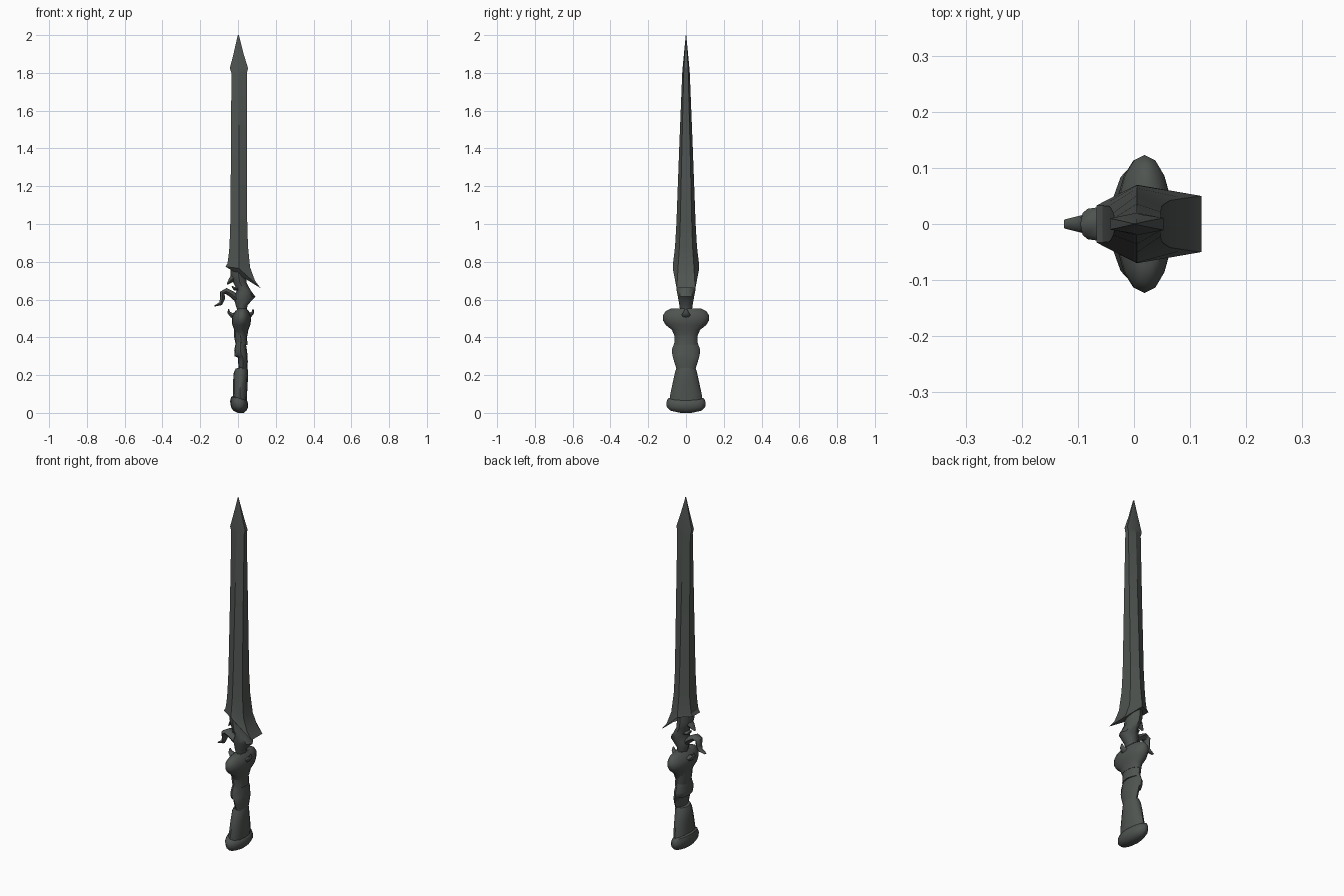
import bpy, bmesh, math
from mathutils import Vector

metal = bpy.data.materials.new("dark grey metal")
metal.diffuse_color = (0.078, 0.088, 0.081, 1)


def loft(name, rings, angle=35):
    """Skin a list of equal-length point rings and cap both ends."""
    bm = bmesh.new()
    vs = [[bm.verts.new(p) for p in r] for r in rings]
    n = len(vs[0])
    for a, b in zip(vs, vs[1:]):
        for i in range(n):
            j = (i + 1) % n
            bm.faces.new((a[i], a[j], b[j], b[i]))
    bm.faces.new(vs[0][::-1])
    bm.faces.new(vs[-1])
    bmesh.ops.recalc_face_normals(bm, faces=bm.faces)
    me = bpy.data.meshes.new(name)
    bm.to_mesh(me)
    bm.free()
    me.materials.append(metal)
    ob = bpy.data.objects.new(name, me)
    bpy.context.collection.objects.link(ob)
    bpy.ops.object.select_all(action='DESELECT')
    bpy.context.view_layer.objects.active = ob
    ob.select_set(True)
    bpy.ops.object.shade_smooth_by_angle(angle=math.radians(angle))
    return ob


def turned(name, profile, sides=12):
    """Stacked ellipses: z, left x, right x, half depth in y, slope in x."""
    rings = []
    for z, xl, xr, w, slope in profile:
        c, r = (xl + xr) / 2, (xr - xl) / 2
        ring = []
        for i in range(sides):
            t = 2 * math.pi * i / sides
            ring.append((c + r * math.cos(t), w * math.sin(t), z + slope * math.cos(t)))
        rings.append(ring)
    return loft(name, rings, 50)


def curl(name, path, sides=8):
    """Tapered tube in the xz plane: x, z, in-plane radius, y radius."""
    rings = []
    for i, (x, z, r, w) in enumerate(path):
        a, b = path[max(i - 1, 0)], path[min(i + 1, len(path) - 1)]
        d = Vector((b[0] - a[0], 0, b[1] - a[1])).normalized()
        side = Vector((-d.z, 0, d.x))
        ring = []
        for k in range(sides):
            t = 2 * math.pi * k / sides
            ring.append(Vector((x, 0, z)) + side * r * math.cos(t) + Vector((0, w * math.sin(t), 0)))
        rings.append(ring)
    return loft(name, rings, 50)


def hexa(left, mid, right):
    """Blade section, each argument is x, half depth, z."""
    (xl, yl, zl), (xm, ym, zm), (xr, yr, zr) = left, mid, right
    return [(xl, -yl, zl), (xm, -ym, zm), (xr, -yr, zr), (xr, yr, zr), (xm, ym, zm), (xl, yl, zl)]


# blade, flaring into a swept collar at its base
blade = [hexa((-0.067, 0.033, 0.775), (0.005, 0.070, 0.765), (0.120, 0.050, 0.66)),
         hexa((-0.056, 0.033, 0.79), (0.005, 0.069, 0.79), (0.090, 0.046, 0.70)),
         hexa((-0.050, 0.032, 0.83), (0.005, 0.064, 0.83), (0.064, 0.042, 0.77))]
for z, xl, xr, w in ((0.88, -0.045, 0.053, 0.058), (1.0, -0.041, 0.049, 0.051),
                     (1.4, -0.037, 0.048, 0.036), (1.80, -0.035, 0.047, 0.020),
                     (1.825, -0.043, 0.053, 0.018), (1.90, -0.024, 0.030, 0.011),
                     (2.0, -0.001, 0.003, 0.001)):
    blade.append(hexa((xl, w * 0.55, z), (0.005, w, z), (xr, w * 0.6, z)))
loft("blade", blade, 20)

# neck between blade and guard
turned("neck", [(0.53, 0.0, 0.045, 0.03, 0), (0.57, -0.012, 0.05, 0.035, 0),
                (0.615, -0.025, 0.092, 0.043, 0), (0.65, -0.005, 0.066, 0.05, 0),
                (0.69, -0.025, 0.045, 0.052, 0), (0.73, -0.04, 0.045, 0.05, 0),
                (0.80, -0.04, 0.045, 0.05, 0)], 8)

# curled horn and small spikes on the neck
curl("curled_horn", [(-0.005, 0.605, 0.018, 0.025), (-0.035, 0.63, 0.017, 0.03),
                     (-0.062, 0.645, 0.016, 0.03), (-0.083, 0.635, 0.014, 0.027),
                     (-0.082, 0.605, 0.013, 0.022), (-0.092, 0.578, 0.010, 0.016),
                     (-0.124, 0.566, 0.003, 0.008)])
curl("upper_spike", [(-0.01, 0.725, 0.022, 0.03), (-0.035, 0.705, 0.015, 0.022),
                     (-0.058, 0.68, 0.003, 0.006)])
curl("inner_tooth", [(0.0, 0.66, 0.013, 0.03), (-0.02, 0.658, 0.009, 0.02),
                     (-0.032, 0.67, 0.003, 0.008)])

# wide rounded guard
turned("guard", [(0.41, -0.015, 0.05, 0.062, 0), (0.44, -0.02, 0.055, 0.075, 0),
                 (0.465, -0.03, 0.065, 0.107, 0), (0.49, -0.033, 0.069, 0.122, 0),
                 (0.515, -0.03, 0.068, 0.123, 0), (0.538, -0.015, 0.058, 0.108, 0),
                 (0.552, 0.0, 0.045, 0.08, 0), (0.55, 0.01, 0.035, 0.04, 0)], 16)
# pair of hooks above the guard
for name, cx, s in (("left_hook", 0.012, -1), ("right_hook", 0.018, 1)):
    curl(name, [(cx + s * 0.015, 0.515, 0.02, 0.035), (cx + s * 0.045, 0.517, 0.013, 0.025),
                (cx + s * 0.061, 0.532, 0.008, 0.014), (cx + s * 0.062, 0.551, 0.002, 0.005)])

# grip in three stepped sections
turned("upper_grip", [(0.36, -0.012, 0.05, 0.06, 0.0), (0.40, -0.02, 0.048, 0.06, 0.0),
                      (0.44, -0.02, 0.053, 0.068, 0.0)])
turned("middle_grip", [(0.225, 0.005, 0.048, 0.048, 0), (0.27, 0.0, 0.052, 0.062, 0),
                       (0.298, 0.0, 0.05, 0.07, 0.005), (0.305, -0.018, 0.05, 0.072, 0.005),
                       (0.335, -0.02, 0.046, 0.075, 0.005), (0.375, -0.012, 0.04, 0.06, 0)])
turned("lower_grip", [(0.06, -0.03, 0.046, 0.088, 0), (0.10, -0.026, 0.048, 0.083, 0),
                      (0.17, -0.026, 0.052, 0.068, 0), (0.22, -0.022, 0.053, 0.057, 0.004),
                      (0.24, -0.012, 0.048, 0.05, 0.005)])

# pommel
turned("pommel", [(0.0, 0.0, 0.03, 0.03, 0), (0.012, -0.025, 0.045, 0.085, 0),
                  (0.03, -0.037, 0.054, 0.104, 0), (0.055, -0.042, 0.054, 0.107, -0.006),
                  (0.075, -0.036, 0.048, 0.097, -0.01), (0.082, -0.02, 0.035, 0.07, -0.01)], 14)
